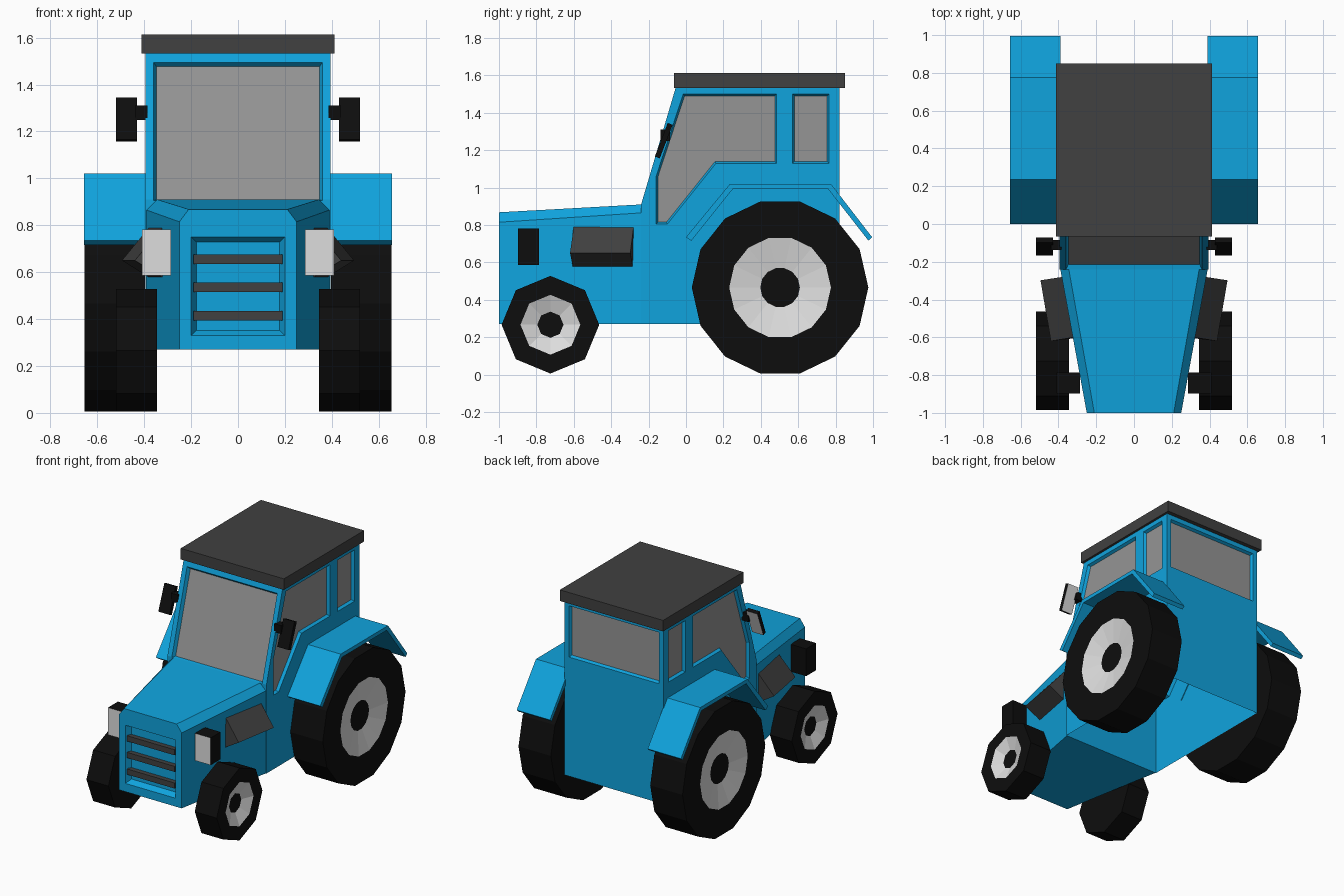
import bpy, bmesh, math
from mathutils import Vector, Matrix

if "Cube" in bpy.data.objects:
    bpy.data.objects.remove(bpy.data.objects["Cube"], do_unlink=True)


def material(name, r, g, b):
    m = bpy.data.materials.new(name)
    m.use_nodes = True
    m.diffuse_color = (r, g, b, 1)
    m.node_tree.nodes["Principled BSDF"].inputs["Base Color"].default_value = (r, g, b, 1)
    return m


BLUE = material("body blue", 0.005, 0.37, 0.73)
GLASS = material("window grey", 0.3, 0.3, 0.3)
DARK = material("dark grey", 0.052, 0.052, 0.052)
BLACK = material("tyre black", 0.004, 0.004, 0.004)
LIGHT = material("light grey", 0.73, 0.73, 0.73)


def finish(bm, name, mats):
    bmesh.ops.recalc_face_normals(bm, faces=bm.faces)
    mesh = bpy.data.meshes.new(name)
    bm.to_mesh(mesh)
    bm.free()
    for m in mats:
        mesh.materials.append(m)
    ob = bpy.data.objects.new(name, mesh)
    bpy.context.scene.collection.objects.link(ob)
    return ob


def loft(bm, rings):
    """Skin matching rings of points and cap both ends; returns the last cap."""
    loops = [[bm.verts.new(p) for p in ring] for ring in rings]
    bands = []
    for a, b in zip(loops, loops[1:]):
        n = len(a)
        bands.append([bm.faces.new((a[i], a[(i + 1) % n], b[(i + 1) % n], b[i])) for i in range(n)])
    bm.faces.new(loops[0])
    return bands, bm.faces.new(loops[-1])


def prism(name, profile, x0, x1, mats):
    """Extrude a (y, z) profile along x."""
    bm = bmesh.new()
    loft(bm, [[(x, y, z) for y, z in profile] for x in (x0, x1)])
    return finish(bm, name, mats)


def box(name, lo, hi, mats, tilt=0, accent=None):
    """Box between two corners; faces turned to the accent direction get slot 1."""
    lo, hi = Vector(lo), Vector(hi)
    bm = bmesh.new()
    bmesh.ops.create_cube(bm, size=1, matrix=Matrix.Diagonal((*(hi - lo), 1)))
    bm.normal_update()
    for f in bm.faces:
        if accent and f.normal.dot(Vector(accent)) > 0.9:
            f.material_index = 1
    bm.transform(Matrix.Translation((lo + hi) / 2) @ Matrix.Rotation(tilt, 4, 'X'))
    return finish(bm, name, mats)


def cutter(points, out, border, depth):
    """Bevelled recess cutter; its deepest face carries slot 1."""
    out = Vector(out).normalized()
    ring = [Vector(p) for p in points]
    bm = bmesh.new()
    _, cap = loft(bm, [[p + out * 0.03 for p in ring], ring])
    bmesh.ops.recalc_face_normals(bm, faces=bm.faces)
    bmesh.ops.inset_region(bm, faces=[cap], thickness=border, depth=depth, use_even_offset=True)
    cap.material_index = 1
    ob = finish(bm, "recess_cutter", [BLUE, GLASS])
    ob.hide_render = True
    return ob


def carve(ob, cutters):
    for c in cutters:
        mod = ob.modifiers.new("recess", 'BOOLEAN')
        mod.operation, mod.solver, mod.object = 'DIFFERENCE', 'EXACT', c
    bpy.context.view_layer.update()
    mesh = bpy.data.meshes.new_from_object(ob.evaluated_get(bpy.context.evaluated_depsgraph_get()))
    ob.modifiers.clear()
    ob.data = mesh
    for c in cutters:
        bpy.data.objects.remove(c, do_unlink=True)


# Cab shell with recessed windows and an open underside
cab = prism("cab", [(-0.24, 0.27), (-0.24, 0.91), (-0.055, 1.535), (0.82, 1.535), (0.82, 0.27)],
            -0.395, 0.395, [BLUE, GLASS])
slope = 0.185 / 0.625
door = [(-0.16, 0.805), (-0.16, 1.06), (-0.015, 1.5), (0.485, 1.5), (0.485, 1.13), (0.16, 1.13), (-0.10, 0.805)]
quarter = [(0.57, 1.13), (0.57, 1.5), (0.765, 1.5), (0.765, 1.13)]
cuts = []
for s in (-1, 1):
    for shape in (door, quarter):
        cuts.append(cutter([(s * 0.395, y, z) for y, z in shape], (s, 0, 0), 0.01, 0.02))
corners = [(-1, 0), (1, 0), (1, 1), (-1, 1)]
front = [(x * 0.36, -0.24 + (z - 0.91) * slope, z) for x, z in [(a, 1.495 if b else 0.905) for a, b in corners]]
rear = [(a * 0.36, 0.82, 1.5 if b else 1.13) for a, b in corners]
cuts.append(cutter(front, (0, -1, slope), 0.012, 0.025))
cuts.append(cutter(rear, (0, 1, 0), 0.01, 0.02))
carve(cab, cuts)
bm = bmesh.new()
bm.from_mesh(cab.data)
floor = [f for f in bm.faces if f.normal.z < -0.9 and f.calc_center_median().z < 0.3]
bmesh.ops.delete(bm, geom=floor, context='FACES')
bm.to_mesh(cab.data)
bm.free()

box("roof", (-0.412, -0.065, 1.533), (0.412, 0.85, 1.613), [DARK])


# Tapered hood with chamfered shoulders and a recessed grille
def hood_ring(y, side, shoulder, top, crown):
    half = [(side, 0.27), (side, shoulder), (top, crown)]
    return [(x, y, z) for x, z in half] + [(-x, y, z) for x, z in reversed(half)]


bm = bmesh.new()
loft(bm, [hood_ring(-1, 0.25, 0.815, 0.21, 0.868), hood_ring(-0.24, 0.39, 0.865, 0.345, 0.91)])
hood = finish(bm, "hood", [BLUE, BLUE])
grille = [(a * 0.2, -1, 0.75 if b else 0.33) for a, b in corners]
carve(hood, [cutter(grille, (0, -1, 0), 0.022, 0.04)])
for i in range(3):
    z = 0.415 + 0.12 * i
    box(f"grille_bar_{i + 1}", (-0.19, -0.995, z - 0.02), (0.19, -0.955, z + 0.02), [DARK])


def wheel(name, s, y, z, radius, x_in, x_out, sides, rim, hub):
    """Faceted tyre with a dished light rim and a black hub."""
    rings = [(radius, x_in), (radius, x_out), (rim, x_out), (hub, x_out - 0.035)]
    bm = bmesh.new()
    angles = [2 * math.pi * i / sides for i in range(sides)]
    bands, _ = loft(bm, [[(s * x, y + r * math.cos(a), z + r * math.sin(a)) for a in angles] for r, x in rings])
    for f in bands[-1]:
        f.material_index = 1
    finish(bm, name, [BLACK, LIGHT])


# Parts repeated on both sides
for s, side in ((1, "left"), (-1, "right")):
    wheel(side + "_rear_wheel", s, 0.503, 0.466, 0.472, 0.397, 0.655, 14, 0.272, 0.106)
    wheel(side + "_front_wheel", s, -0.725, 0.267, 0.261, 0.345, 0.52, 8, 0.16, 0.07)

    # Bent sheet fender over the rear wheel
    prism(side + "_fender",
          [(0.0, 0.735), (0.235, 1.02), (0.775, 1.02), (0.995, 0.735), (0.975, 0.717),
           (0.76, 0.992), (0.25, 0.992), (0.028, 0.715)],
          s * 0.39, s * 0.656, [BLUE])

    # Headlight housing with a light lens on the front
    xs = sorted((s * 0.285, s * 0.41))
    box(side + "_headlight", (xs[0], -0.897, 0.585), (xs[1], -0.785, 0.782), [BLACK, LIGHT], accent=(0, -1, 0))

    # Wedge-shaped box on the hood side
    bm = bmesh.new()
    loft(bm, [[(s * 0.32, -0.6, 0.793), (s * 0.44, -0.62, 0.65), (s * 0.32, -0.605, 0.577)],
              [(s * 0.378, -0.28, 0.793), (s * 0.495, -0.298, 0.65), (s * 0.378, -0.285, 0.577)]])
    finish(bm, side + "_side_box", [DARK])

    # Tilted mirror with its arm
    xs = sorted((s * 0.43, s * 0.52))
    box(side + "_mirror", (xs[0], -0.133, 1.155), (xs[1], -0.105, 1.347), [BLACK, LIGHT],
        tilt=math.radians(-21), accent=(0, 1, 0))
    xs = sorted((s * 0.385, s * 0.44))
    box(side + "_mirror_arm", (xs[0], -0.137, 1.25), (xs[1], -0.085, 1.31), [BLACK])
